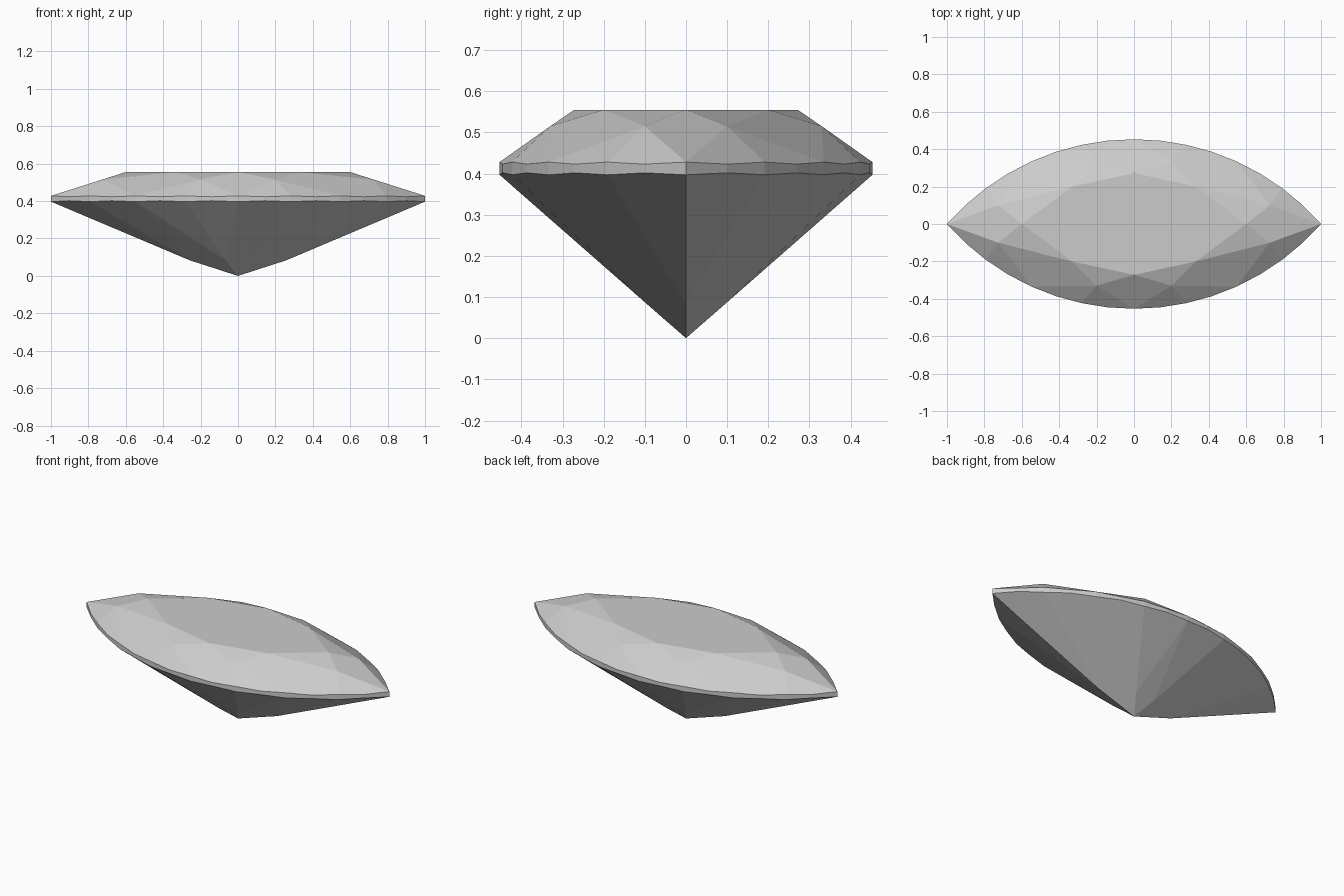
import bpy, bmesh, math

if "Cube" in bpy.data.objects:
    bpy.data.objects.remove(bpy.data.objects["Cube"])

# Marquise outline: two circular arcs meeting at the tips
WIDTH = 0.453
R = (1 + WIDTH ** 2) / (2 * WIDTH)
HALF = math.asin(1 / R)
TABLE_Z, STAR_Z = 0.555, 0.515


def outline(k):
    a = HALF * k / 8
    return R * math.sin(a), max(0.0, R * math.cos(a) - (R - WIDTH))


# Scalloped girdle, k = 0 at the belly, k = 8 at the tip
top, low = [], []
for k in range(9):
    x, y = outline(k)
    odd = k % 2
    top.append((x, y, 0.423 if odd else 0.428))
    low.append((x, y, 0.402 if odd else 0.397))

# Table corners and star points of the crown
t0, t4, t8 = [(0.6 * x, 0.6 * y, TABLE_Z) for x, y in (outline(0), outline(4), outline(8))]
star_belly, star_tip = (0.2, 0.33, STAR_Z), (0.726, 0.1, STAR_Z)
crown_mid = (0, 0, TABLE_Z)

# Pavilion points: culet, belly apex and ridge apex
culet, apex_belly, apex_ridge = (0, 0, 0), (0.064, 0.095, 0.083), (0.257, 0, 0.083)

# Facets of one quarter
quarter = [
    [crown_mid, t8, t4, t0],
    [t0, t4, star_belly], [t4, t8, star_tip],
    [t0, star_belly, top[0]], [t4, star_tip, top[4], star_belly], [t8, top[8], star_tip],
    [culet, apex_belly, low[0]], [culet, apex_ridge, low[4], apex_belly],
]
for i, (star, apex) in enumerate([(star_belly, apex_belly)] * 2 + [(star_tip, apex_ridge)] * 2):
    k = 2 * i
    quarter.append([star] + top[k:k + 3])
    quarter.append([apex] + low[k:k + 3])
for k in range(8):
    quarter.append([top[k], top[k + 1], low[k + 1], low[k]])

# Mirror the quarter four ways and weld into one stone
bm = bmesh.new()
for sx in (1, -1):
    for sy in (1, -1):
        for pts in quarter:
            bm.faces.new([bm.verts.new((x * sx, y * sy, z)) for x, y, z in pts])
bmesh.ops.remove_doubles(bm, verts=bm.verts[:], dist=0.0005)
bmesh.ops.recalc_face_normals(bm, faces=bm.faces[:])

# Join the table and main facets that were split by the mirror lines
flat = []
for e in bm.edges:
    a, b = e.verts[0].co, e.verts[1].co
    on_x = abs(a.x) + abs(b.x) < 1e-5
    on_y = abs(a.y) + abs(b.y) < 1e-5
    if (on_x or on_y) and len(e.link_faces) == 2 and e.calc_face_angle() < 0.01:
        flat.append(e)
bmesh.ops.dissolve_edges(bm, edges=flat, use_verts=True)

mesh = bpy.data.meshes.new("gemstone")
bm.to_mesh(mesh)
bm.free()
gem = bpy.data.objects.new("gemstone", mesh)
bpy.context.collection.objects.link(gem)
